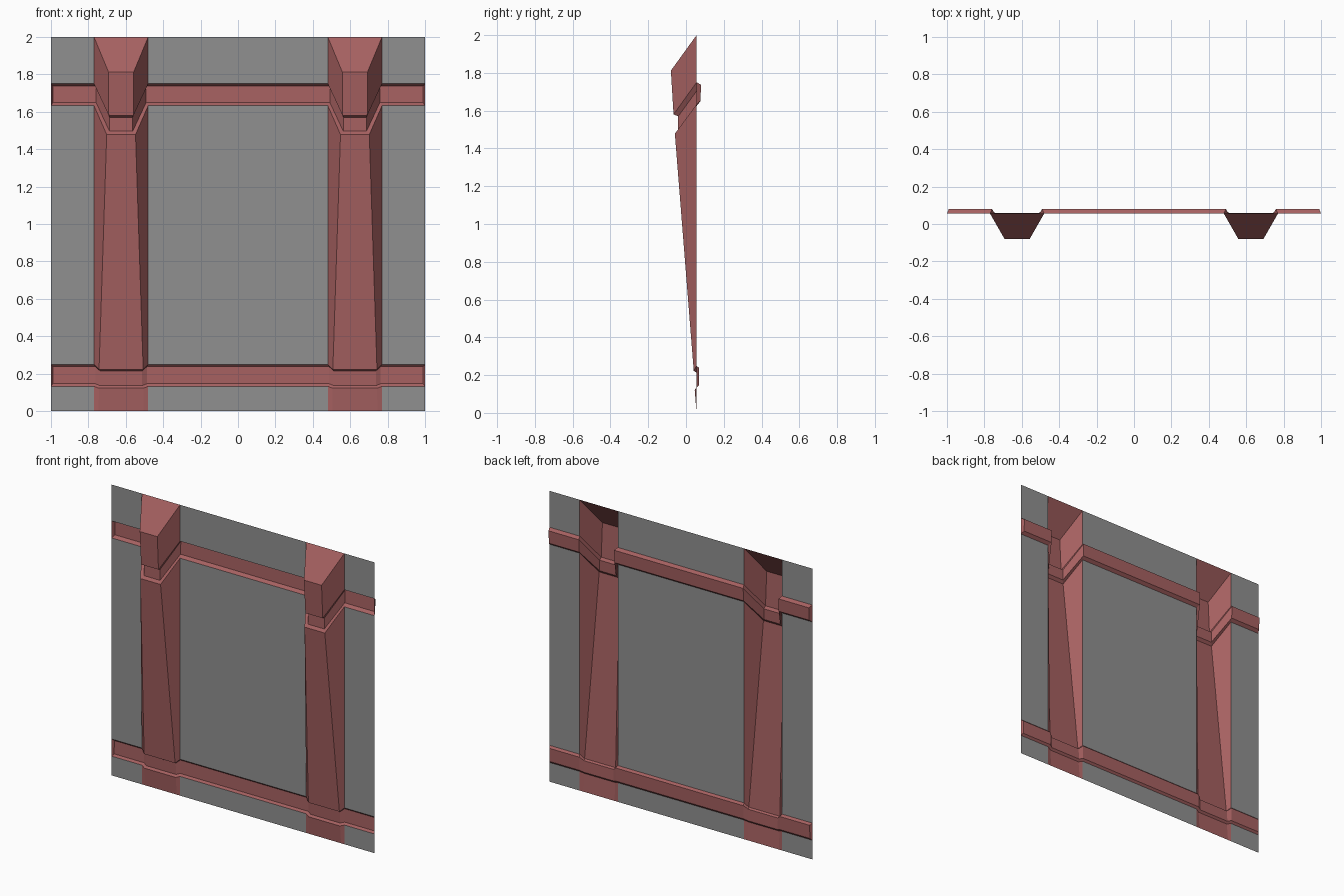
import bpy

if "Cube" in bpy.data.objects:
    bpy.data.objects.remove(bpy.data.objects["Cube"])

WALL_Y = 0.056      # plane of the wall sheet
COLUMN_X = 0.625    # column centres at +-COLUMN_X

# One entry per horizontal line of the relief, bottom to top:
# (wall z, wall y, end x, column half width at wall, front z, front y, front half width)
PROFILE = [
    (0.000, WALL_Y, 1.00, 0.145, 0.000, WALL_Y, 0.120),   # ground
    (0.132, WALL_Y, 1.00, 0.145, 0.122, 0.046, 0.119),    # lower groove
    (0.146, 0.068, 0.99, 0.138, 0.136, 0.058, 0.113),
    (0.237, 0.070, 0.99, 0.138, 0.214, 0.055, 0.112),
    (0.250, WALL_Y, 1.00, 0.145, 0.222, 0.041, 0.118),
    (1.633, WALL_Y, 1.00, 0.145, 1.478, -0.059, 0.077),   # upper groove
    (1.650, 0.076, 0.99, 0.134, 1.496, -0.043, 0.062),
    (1.737, 0.080, 0.99, 0.134, 1.570, -0.041, 0.061),
    (1.750, WALL_Y, 1.00, 0.145, 1.580, -0.066, 0.066),
    (2.000, WALL_Y, 1.00, 0.145, 1.812, -0.080, 0.067),   # column crown
]


def relief_line(wz, wy, end, hw, fz, fy, fw):
    """Points from left to right across the wall and both columns."""
    pts = [(-end, wy, wz)]
    for cx in (-COLUMN_X, COLUMN_X):
        pts += [(cx - hw, wy, wz), (cx - fw, fy, fz),
                (cx + fw, fy, fz), (cx + hw, wy, wz)]
    return pts + [(end, wy, wz)]


LINES = [relief_line(*p) for p in PROFILE]
LAST = len(LINES[0]) - 1


def strips(levels, spans):
    """Quads between each level and the next one up, facing the front."""
    return [[LINES[r][i], LINES[r][i + 1], LINES[r + 1][i + 1], LINES[r + 1][i]]
            for r in levels for i in spans]


def colour(name, rgb):
    mat = bpy.data.materials.new(name)
    mat.diffuse_color = (*rgb, 1)
    mat.use_nodes = True
    mat.node_tree.nodes["Principled BSDF"].inputs["Base Color"].default_value = mat.diffuse_color
    return mat


def build(name, polygons, material):
    index, faces = {}, []
    for poly in polygons:
        faces.append([index.setdefault(p, len(index)) for p in poly])
    mesh = bpy.data.meshes.new(name)
    mesh.from_pydata(list(index), [], faces)
    mesh.update()
    mesh.materials.append(material)
    obj = bpy.data.objects.new(name, mesh)
    bpy.context.collection.objects.link(obj)


red = colour("dull_red", (0.38, 0.118, 0.118))
grey = colour("dark_grey", (0.28, 0.28, 0.28))

# Flat wall panels between the columns and grooves
build("wall_panels", strips((0, 4, 8), (0, 4, 8)), grey)

# Hollow tapered columns with sloping crowns
for name, first in (("left_column", 1), ("right_column", 5)):
    crown = LINES[-1][first:first + 4]
    build(name, strips((0, 4, 8), range(first, first + 3)) + [crown], red)

# Sunken bands wrapping across wall and columns, closed at both ends
for name, low in (("lower_band", 1), ("upper_band", 5)):
    left_end = [LINES[r][0] for r in range(low, low + 4)]
    right_end = [LINES[r][LAST] for r in range(low + 3, low - 1, -1)]
    build(name, strips(range(low, low + 3), range(LAST)) + [left_end, right_end], red)
